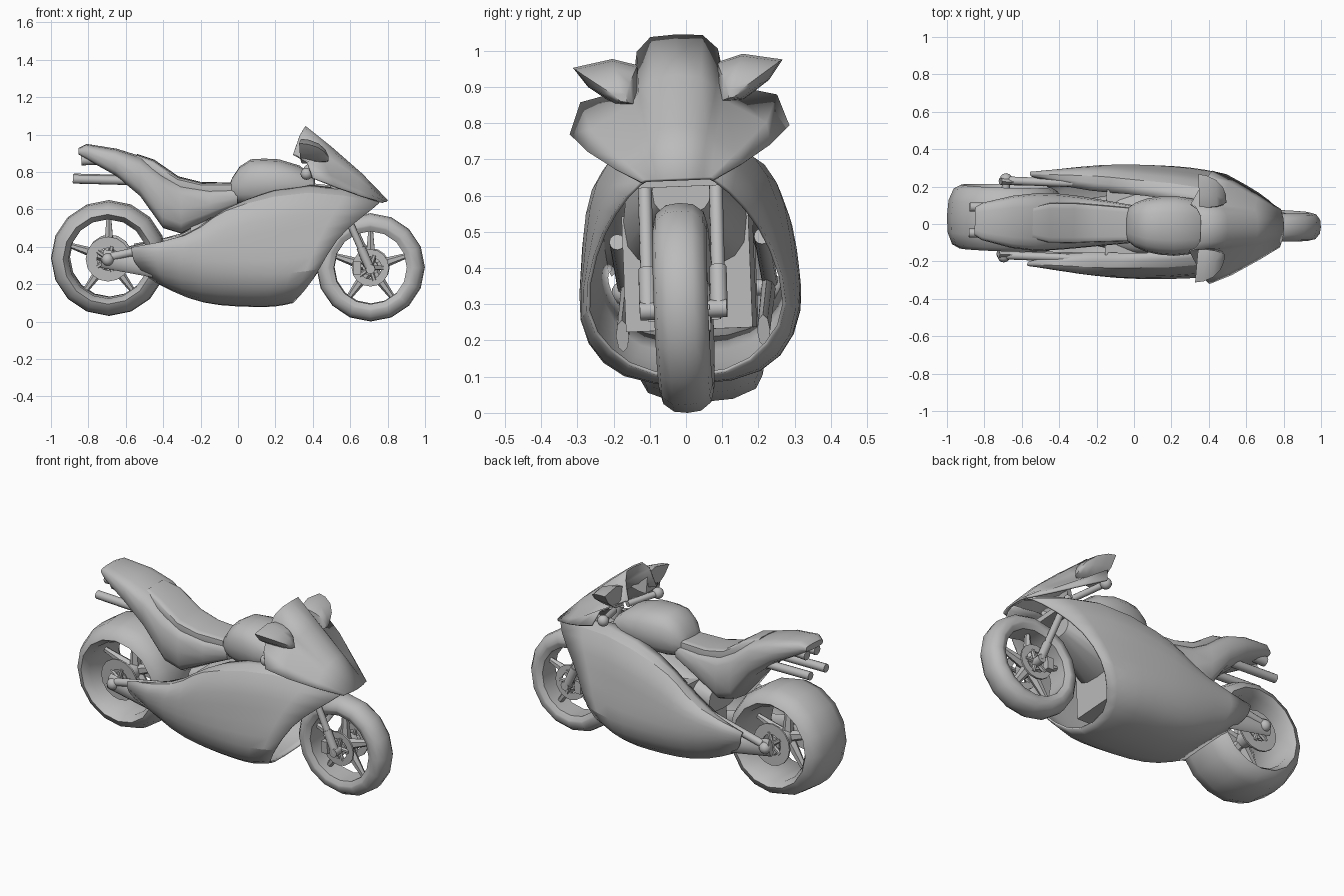
import bpy, bmesh, math
from mathutils import Matrix, Vector

cube = bpy.data.objects.get("Cube")
if cube:
    bpy.data.objects.remove(cube, do_unlink=True)

GREY = (0.5, 0.5, 0.5, 1)
grey = bpy.data.materials.new("plain grey")
grey.use_nodes = True
grey.diffuse_color = GREY
grey.node_tree.nodes["Principled BSDF"].inputs["Base Color"].default_value = GREY

# The bike leans and turns very slightly
LEAN = Matrix.Translation((0, 0.026, 0)) @ Matrix.Rotation(-0.03, 4, 'Z') @ Matrix.Rotation(0.04, 4, 'X')
parts = []


def finish(name, bm, thickness=0, smooth=False):
    bmesh.ops.recalc_face_normals(bm, faces=bm.faces[:])
    bm.transform(LEAN)
    mesh = bpy.data.meshes.new(name)
    bm.to_mesh(mesh)
    bm.free()
    mesh.materials.append(grey)
    obj = bpy.data.objects.new(name, mesh)
    bpy.context.collection.objects.link(obj)
    if smooth:
        mod = obj.modifiers.new("Rounding", 'SUBSURF')
        mod.levels = mod.render_levels = 1
        mod.boundary_smooth = 'PRESERVE_CORNERS'
    if thickness:
        mod = obj.modifiers.new("Thickness", 'SOLIDIFY')
        mod.thickness = thickness
        mod.offset = 0
    parts.append(obj)


def surface(name, rows, ring=False, loop=False, caps=False, thickness=0, smooth=False):
    """Skin a grid of points; ring closes each row, loop joins last row to first."""
    bm = bmesh.new()
    grid = [[bm.verts.new(p) for p in row] for row in rows]
    n = len(grid[0])
    pairs = list(zip(grid, grid[1:])) + ([(grid[-1], grid[0])] if loop else [])
    for a, b in pairs:
        for i in range(n if ring else n - 1):
            j = (i + 1) % n
            bm.faces.new((a[i], a[j], b[j], b[i]))
    if caps:
        bm.faces.new(grid[0])
        bm.faces.new(grid[-1])
    finish(name, bm, thickness, smooth)


def flip(row):
    return [(x, -y, z) for x, y, z in row]


def body(name, sections, n=16, e=0.7):
    """Rounded body from (x, half width, bottom, top) sections."""
    def power(v):
        return math.copysign(abs(v) ** e, v)
    rows = []
    for x, w, lo, hi in sections:
        angles = [math.tau * i / n for i in range(n)]
        rows.append([(x, w * power(math.cos(a)), (lo + hi) / 2 + (hi - lo) / 2 * power(math.sin(a)))
                     for a in angles])
    surface(name, rows, ring=True, caps=True)


def turned(name, profile, x, z, n=16):
    """Closed (y, radius) profile turned about the axle."""
    rows = []
    for i in range(n):
        a = math.tau * i / n
        rows.append([(x + r * math.cos(a), y, z + r * math.sin(a)) for y, r in profile])
    surface(name, rows, ring=True, loop=True)


def rod(name, p, q, r1, r2=None, n=12, flat=1):
    p, q = Vector(p), Vector(q)
    d = q - p
    bm = bmesh.new()
    place = Matrix.Translation((p + q) / 2) @ d.to_track_quat('Z', 'Y').to_matrix().to_4x4()
    bmesh.ops.create_cone(bm, cap_ends=True, segments=n, radius1=r1, radius2=r2 or r1,
                          depth=d.length, matrix=place)
    mid = (p.y + q.y) / 2
    for v in bm.verts:
        v.co.y = mid + (v.co.y - mid) * flat
    finish(name, bm)


def ball(name, at, r):
    bm = bmesh.new()
    bmesh.ops.create_uvsphere(bm, u_segments=12, v_segments=8, radius=r, matrix=Matrix.Translation(at))
    finish(name, bm)


def box(name, at, size):
    bm = bmesh.new()
    bmesh.ops.create_cube(bm, size=1, matrix=Matrix.Translation(at) @ Matrix.Diagonal((*size, 1)))
    finish(name, bm)


# Wheels: tyre, rim, spokes, hub and discs
def wheel(name, x, z, R, hole, w, shoulder, disc):
    half = [(w * 0.78, hole), (w * 0.97, hole + 0.025), (w, R - shoulder),
            (w * 0.88, R - shoulder * 0.45), (w * 0.5, R - shoulder * 0.08)]
    turned(name + "_tyre", half + [(0, R)] + [(-y, r) for y, r in reversed(half)], x, z)
    rod(name + "_hub", (x, -w * 0.8, z), (x, w * 0.8, z), 0.042)
    for i in range(5):
        a = math.tau * (i + 0.25) / 5
        tip = (x + (hole + 0.01) * math.cos(a), 0, z + (hole + 0.01) * math.sin(a))
        rod(name + "_spoke", (x, 0, z), tip, 0.034, 0.014, n=6)
    for s in (-1, 1):
        y = s * w * 0.85
        plate = [(y - 0.005, 0.06), (y + 0.005, 0.06), (y + 0.005, disc), (y - 0.005, disc)]
        turned(name + "_disc", plate, x, z)
        for i in range(5):
            a = math.tau * i / 5
            tip = (x + 0.07 * math.cos(a), y, z + 0.07 * math.sin(a))
            rod(name + "_disc_arm", (x, y, z), tip, 0.012, n=6)


wheel("rear_wheel", -0.69, 0.34, 0.31, 0.212, 0.17, 0.07, 0.12)
wheel("front_wheel", 0.71, 0.29, 0.29, 0.195, 0.075, 0.06, 0.1)

# Lower fairing: rows from the inner lip to the belly, each from back to front
half = [
    [(-.555, .23, .39), (-.33, .17, .43), (-.14, .16, .53), (.02, .16, .66), (.39, .12, .765), (.76, .04, .665)],
    [(-.565, .24, .41), (-.21, .25, .475), (-.13, .25, .6), (0, .235, .645), (.39, .225, .745), (.78, .1, .65)],
    [(-.56, .25, .385), (-.25, .285, .42), (-.1, .29, .48), (0, .287, .53), (.36, .27, .6), (.66, .185, .56)],
    [(-.555, .245, .36), (-.28, .285, .37), (-.1, .295, .39), (.05, .295, .4), (.34, .275, .43), (.53, .245, .455)],
    [(-.55, .235, .33), (-.3, .285, .3), (-.1, .307, .28), (.1, .312, .27), (.3, .31, .26), (.44, .29, .28)],
    [(-.48, .19, .25), (-.3, .225, .17), (-.1, .25, .15), (.1, .25, .14), (.25, .25, .14), (.365, .22, .18)],
    [(-.41, .1, .2), (-.26, .12, .12), (-.1, .13, .085), (.1, .13, .08), (.2, .13, .08), (.29, .12, .1)],
]
surface("lower_fairing", half + [flip(r) for r in reversed(half)], thickness=0.01, smooth=True)

# Nose cowl with windscreen: rows from the centre line outwards, each from back to front
half = [
    [(.36, 0, 1.042), (.5, 0, .93), (.66, 0, .79), (.8, 0, .645)],
    [(.357, .07, 1.038), (.495, .065, .92), (.658, .045, .785), (.798, .03, .645)],
    [(.335, .108, 1.0), (.475, .103, .89), (.65, .08, .765), (.795, .055, .645)],
    [(.30, .125, .9), (.46, .125, .855), (.64, .1, .75), (.79, .07, .645)],
    [(.38, .27, .865), (.5, .24, .79), (.65, .16, .71), (.785, .09, .645)],
    [(.41, .3, .78), (.53, .25, .73), (.66, .175, .68), (.78, .1, .64)],
]
surface("nose_cowl", [flip(r) for r in reversed(half[1:])] + half, thickness=0.01)

# Tank, tail, seat and inner frame
body("tank", [(-.045, .06, .66, .73), (-.03, .09, .65, .77), (.01, .12, .63, .83), (.07, .143, .62, .868),
              (.14, .156, .62, .872), (.22, .16, .62, .868), (.33, .145, .64, .835), (.41, .11, .66, .77)], e=0.8)
body("tail", [(-.85, .075, .895, .93), (-.81, .1, .87, .95), (-.65, .14, .78, .925), (-.52, .155, .67, .885),
              (-.4, .15, .5, .8), (-.3, .14, .47, .745), (-.15, .12, .55, .715), (0, .1, .62, .72)], e=0.6)
body("seat", [(-.54, .085, .8, .895), (-.45, .107, .76, .865), (-.32, .107, .7, .775), (-.2, .1, .68, .745),
              (-.03, .09, .68, .742)], e=0.35)
body("frame", [(-.25, .12, .38, .52), (0, .17, .35, .6), (.25, .17, .4, .67), (.5, .08, .55, .68)])
box("engine", (0.05, 0, 0.39), (0.4, 0.35, 0.32))

# Mirrored side parts
for s, side in ((1, "left"), (-1, "right")):
    # Mirror pod: outline shrinking forwards and down
    outline = [(.10, .85), (.18, .86), (.25, .91), (.29, .965), (.18, .985), (.11, .965)]
    rows = []
    for x, k in ((.345, 1), (.39, .95), (.44, .78), (.475, .5), (.49, .2)):
        rows.append([(x - 0.06 * (y - 0.15) * k, s * (0.15 + (y - 0.15) * k), 0.868 + (z - 0.868) * k)
                     for y, z in outline])
    surface(side + "_mirror", rows, ring=True, caps=True)

    # Front fork and handlebar
    rod(side + "_fork", (0.70, s * 0.098, 0.31), (0.51, s * 0.098, 0.74), 0.019)
    rod(side + "_fork_slider", (0.712, s * 0.098, 0.28), (0.66, s * 0.098, 0.4), 0.024)
    box(side + "_caliper", (0.64, s * 0.08, 0.29), (0.04, 0.04, 0.07))
    ball(side + "_grip_end", (0.375, s * 0.245, 0.8), 0.032)
    rod(side + "_handlebar", (0.44, s * 0.06, 0.78), (0.375, s * 0.245, 0.8), 0.018)

    # Swing arm, axle end, exhaust and tail lamp
    rod(side + "_swing_arm", (-0.72, s * 0.195, 0.345), (-0.08, s * 0.195, 0.22), 0.05, 0.045, n=8, flat=0.4)
    rod(side + "_arm_brace", (-0.67, s * 0.2, 0.355), (-0.1, s * 0.2, 0.48), 0.022)
    ball(side + "_axle_end", (-0.69, s * 0.205, 0.34), 0.034)
    rod(side + "_exhaust", (-0.88, s * 0.07, 0.765), (-0.5, s * 0.07, 0.755), 0.024)
    rod(side + "_tail_lamp", (-0.835, s * 0.045, 0.865), (-0.72, s * 0.045, 0.87), 0.028)

rod("rear_axle", (-0.69, -0.215, 0.34), (-0.69, 0.215, 0.34), 0.022)
rod("front_axle", (0.712, -0.12, 0.285), (0.712, 0.12, 0.285), 0.025)
box("fork_clamp", (0.555, 0, 0.64), (0.08, 0.24, 0.03))

# Smooth shading that keeps sharp edges
for obj in bpy.context.selected_objects:
    obj.select_set(False)
for obj in parts:
    obj.select_set(True)
bpy.context.view_layer.objects.active = parts[0]
bpy.ops.object.shade_smooth_by_angle(angle=math.radians(45))
